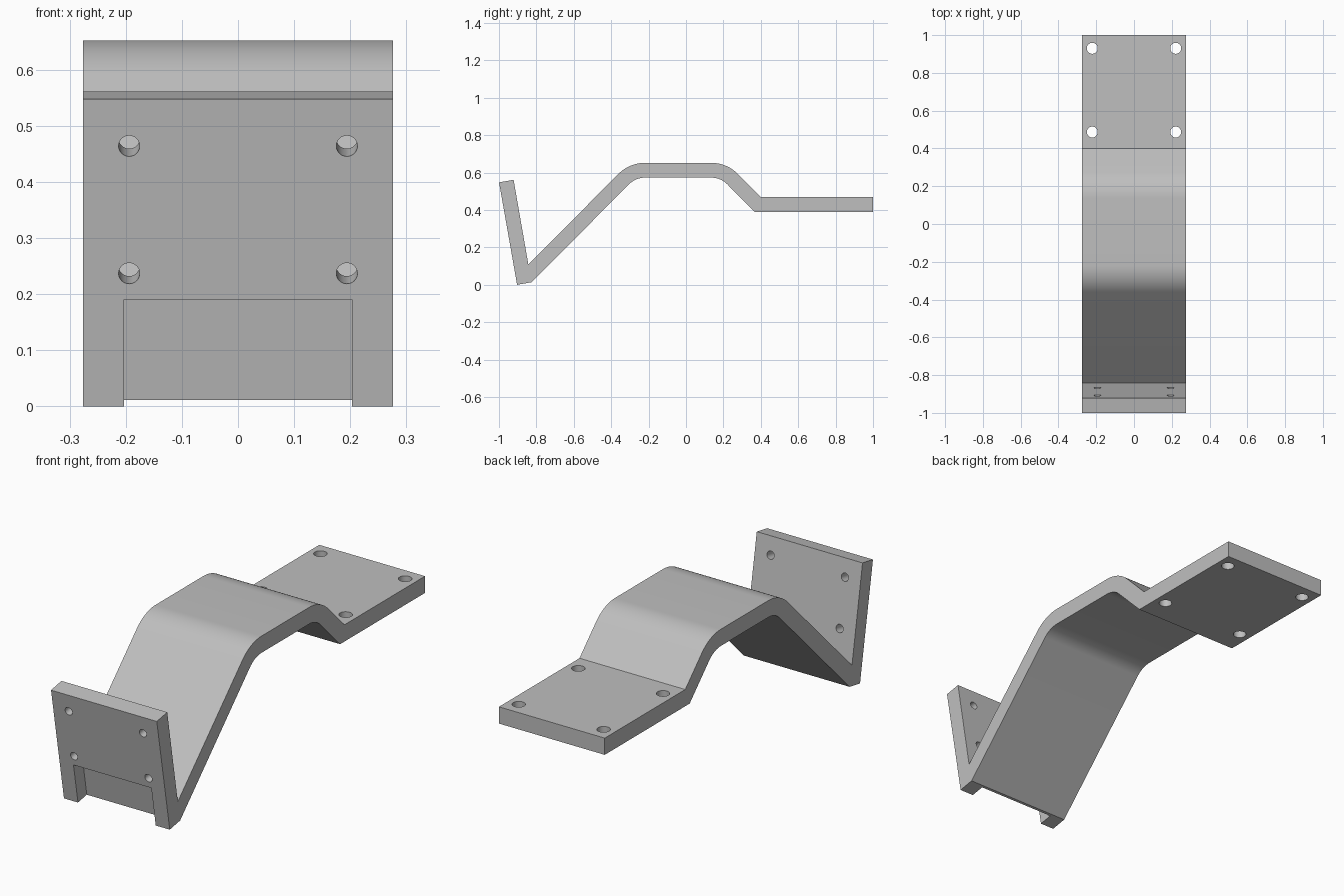
import bpy, bmesh
from math import radians, sin, cos
from mathutils import Vector, Matrix

cube = bpy.data.objects.get("Cube")
if cube:
    bpy.data.objects.remove(cube, do_unlink=True)

HALF = 0.276          # half width of the strip
T = 0.079             # strip thickness
TOP = 0.652           # height of the raised flat
R = 0.2               # outer bend radius
TILT = radians(10)    # lean of the front plate

grey = bpy.data.materials.new("plain grey")
grey.use_nodes = True
colour = (0.52, 0.52, 0.52, 1)
grey.diffuse_color = colour
grey.node_tree.nodes["Principled BSDF"].inputs["Base Color"].default_value = colour

# Front plate frame: up along the plate, inward through its thickness
foot = Vector((0, -0.903, 0))
up = Vector((0, -sin(TILT), cos(TILT)))
inward = Vector((0, cos(TILT), sin(TILT)))


def arc(cy, cz, radius, start, end, steps=12):
    angles = [radians(start + (end - start) * i / steps) for i in range(steps + 1)]
    return [(cy + radius * cos(a), cz + radius * sin(a)) for a in angles]


def yz(v):
    return (v.y, v.z)


def add_object(name, bm):
    bmesh.ops.recalc_face_normals(bm, faces=bm.faces[:])
    mesh = bpy.data.meshes.new(name)
    bm.to_mesh(mesh)
    bm.free()
    mesh.materials.append(grey)
    obj = bpy.data.objects.new(name, mesh)
    bpy.context.collection.objects.link(obj)
    return obj


def cylinder(centre, axis, radius):
    bm = bmesh.new()
    turn = axis.to_track_quat('Z', 'Y').to_matrix().to_4x4()
    bmesh.ops.create_cone(bm, cap_ends=True, segments=32, radius1=radius, radius2=radius,
                          depth=0.2, matrix=Matrix.Translation(centre) @ turn)
    return add_object("hole_cutter", bm)


# Bent strip: one side profile, extruded across the width
height = 0.551
bend_z = TOP - R
left_y, right_y = -0.219, 0.135
profile = [yz(foot), yz(foot + up * (height + 0.005)), yz(foot + up * (height + 0.005) + inward * T)]
profile += [(-0.843, 0.109)]
profile += arc(left_y, bend_z, R, 135, 90) + arc(right_y, bend_z, R, 90, 45)
profile += [(0.4, 0.469), (1, 0.469), (1, 0.39), (0.367, 0.39)]
profile += arc(right_y, bend_z, R - T, 45, 90) + arc(left_y, bend_z, R - T, 90, 135)
profile += [yz(foot + inward * T)]

bm = bmesh.new()
side = bm.faces.new([bm.verts.new((-HALF, y, z)) for y, z in profile])
result = bmesh.ops.extrude_face_region(bm, geom=[side])
bmesh.ops.translate(bm, vec=(2 * HALF, 0, 0),
                    verts=[v for v in result["geom"] if isinstance(v, bmesh.types.BMVert)])
bracket = add_object("bent_bracket", bm)

# Recess at the foot of the front plate
depth, recess_top = 0.067, 0.193
bm = bmesh.new()
bmesh.ops.create_cube(bm, size=1)
frame = Matrix((Vector((1, 0, 0)), inward, up)).transposed().to_4x4()
centre = foot + inward * (depth - 0.1) + up * (recess_top - 0.15)
bmesh.ops.transform(bm, verts=bm.verts[:], matrix=Matrix.Translation(centre) @ frame
                    @ Matrix.Diagonal((0.406, 0.2, 0.3, 1)))
cutters = [add_object("recess_cutter", bm)]

# Bolt holes in both plates
for s in (-1, 1):
    for z in (0.237, 0.464):
        cutters.append(cylinder(foot + up * (z / cos(TILT)) + Vector((s * 0.194, 0, 0)),
                                inward, 0.0188))
    for y in (0.487, 0.93):
        cutters.append(cylinder(Vector((s * 0.221, y, 0.43)), Vector((0, 0, 1)), 0.029))

bpy.context.view_layer.objects.active = bracket
for cutter in cutters:
    cutter.hide_render = True
    mod = bracket.modifiers.new("cut", 'BOOLEAN')
    mod.operation = 'DIFFERENCE'
    mod.solver = 'EXACT'
    mod.object = cutter
    bpy.ops.object.modifier_apply(modifier=mod.name)
    bpy.data.objects.remove(cutter, do_unlink=True)

# Smooth bends and holes, crisp edges elsewhere
bpy.ops.object.select_all(action='DESELECT')
bracket.select_set(True)
bpy.ops.object.shade_smooth_by_angle(angle=radians(30))
